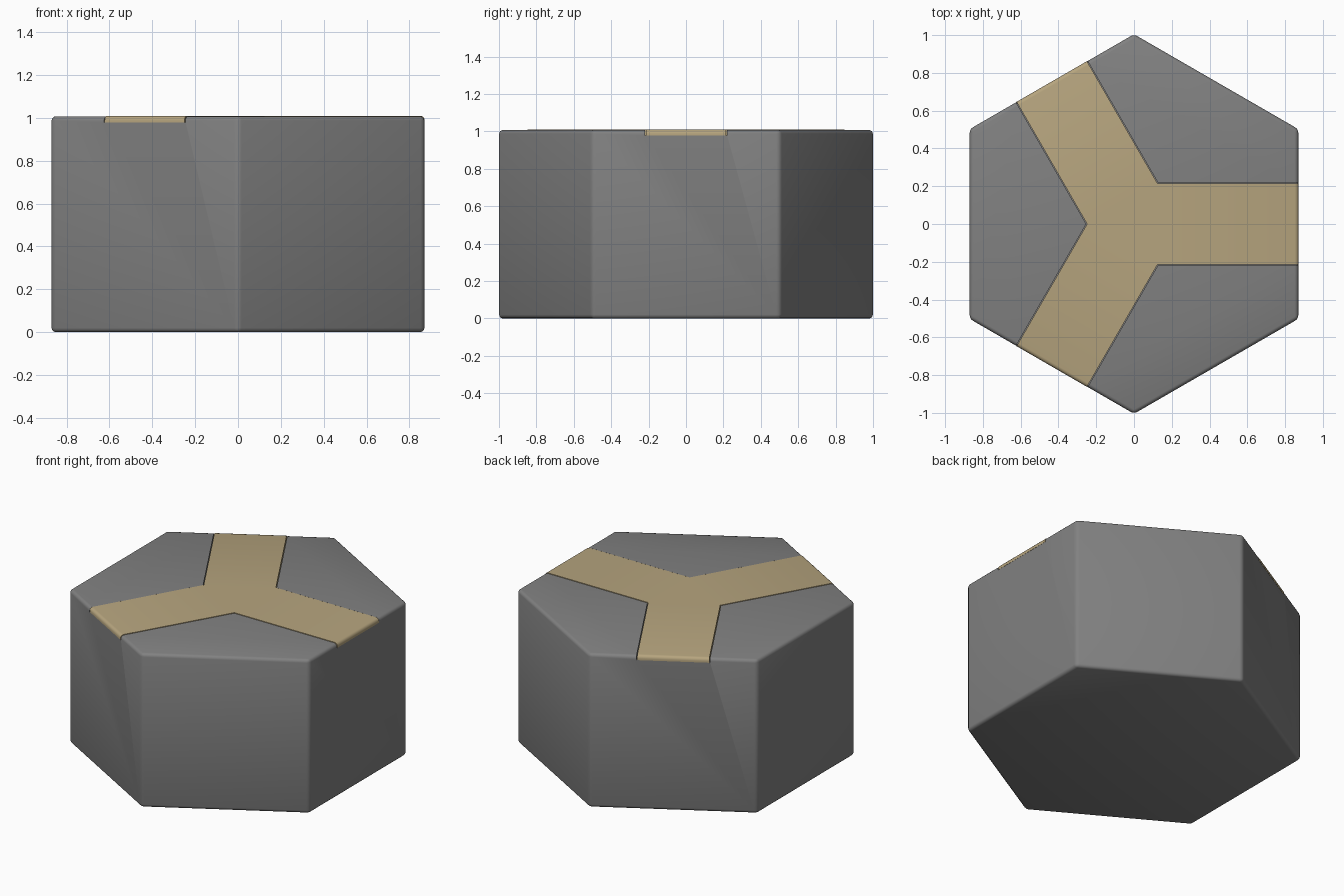
import bpy, bmesh
from math import cos, sin, pi, radians

if "Cube" in bpy.data.objects:
    bpy.data.objects.remove(bpy.data.objects["Cube"])

APOTHEM = 0.87
ROUND = 0.02
HALF = 0.215     # half width of a path arm
GAP = 0.004      # thin joint around the path
TOP = 1.007


def prism(outline, z0, z1):
    """Extrude a closed xy outline between two heights."""
    bm = bmesh.new()
    base = bm.faces.new([bm.verts.new((x, y, z0)) for x, y in outline])
    ext = bmesh.ops.extrude_face_region(bm, geom=[base])
    verts = [g for g in ext["geom"] if isinstance(g, bmesh.types.BMVert)]
    bmesh.ops.translate(bm, verts=verts, vec=(0, 0, z1 - z0))
    bmesh.ops.recalc_face_normals(bm, faces=bm.faces)
    return bm


def three_arms(half, end):
    """Outline of three equal arms meeting at the centre."""
    pts = []
    for i in range(3):
        c, s = cos(i * 2 * pi / 3), sin(i * 2 * pi / 3)
        for u, v in ((end, -half), (end, half), (half / 3 ** 0.5, half)):
            pts.append((u * c - v * s, u * s + v * c))
    return pts


def add_object(name, bm, color=None):
    bmesh.ops.recalc_face_normals(bm, faces=bm.faces)
    mesh = bpy.data.meshes.new(name)
    bm.to_mesh(mesh)
    bm.free()
    ob = bpy.data.objects.new(name, mesh)
    bpy.context.collection.objects.link(ob)
    if color:
        mat = bpy.data.materials.new(name + "_color")
        mat.diffuse_color = (*color, 1)
        mat.use_nodes = True
        mat.node_tree.nodes["Principled BSDF"].inputs["Base Color"].default_value = mat.diffuse_color
        mesh.materials.append(mat)
    return ob


def select(ob):
    bpy.ops.object.select_all(action='DESELECT')
    ob.select_set(True)
    bpy.context.view_layer.objects.active = ob


# hexagonal block with softly rounded edges
r = APOTHEM / cos(pi / 6)
hexagon = [(r * cos(pi / 6 + i * pi / 3), r * sin(pi / 6 + i * pi / 3)) for i in range(6)]
bm = prism(hexagon, 0, TOP)
bmesh.ops.bevel(bm, geom=bm.edges[:], offset=ROUND, segments=3, profile=0.5, affect='EDGES')
block = add_object("hex_block", bm, (0.22, 0.22, 0.22))

# recess for the path
cutter = add_object("path_recess_cutter", prism(three_arms(HALF + GAP, 1.1), 0.978, 1.2))
cutter.hide_render = True
cut = block.modifiers.new("recess", 'BOOLEAN')
cut.operation = 'DIFFERENCE'
cut.solver = 'EXACT'
cut.object = cutter
select(block)
bpy.ops.object.modifier_apply(modifier="recess")
bpy.data.objects.remove(cutter)
bpy.ops.object.shade_smooth_by_angle(angle=radians(40))

# three-armed path set into the recess, its ends rounded like the block
end = APOTHEM + 0.001
bm = prism(three_arms(HALF, end), 0.978, TOP + 0.002)
ends = [e for e in bm.edges
        if min(v.co.z for v in e.verts) > 1
        and abs(e.calc_length() - 2 * HALF) < 0.01
        and abs(((e.verts[0].co + e.verts[1].co) / 2).xy.length - end) < 0.01]
bmesh.ops.bevel(bm, geom=ends, offset=ROUND, segments=3, profile=0.5, affect='EDGES')
path = add_object("path_inlay", bm, (0.47, 0.375, 0.21))
select(path)
bpy.ops.object.shade_smooth_by_angle(angle=radians(40))
